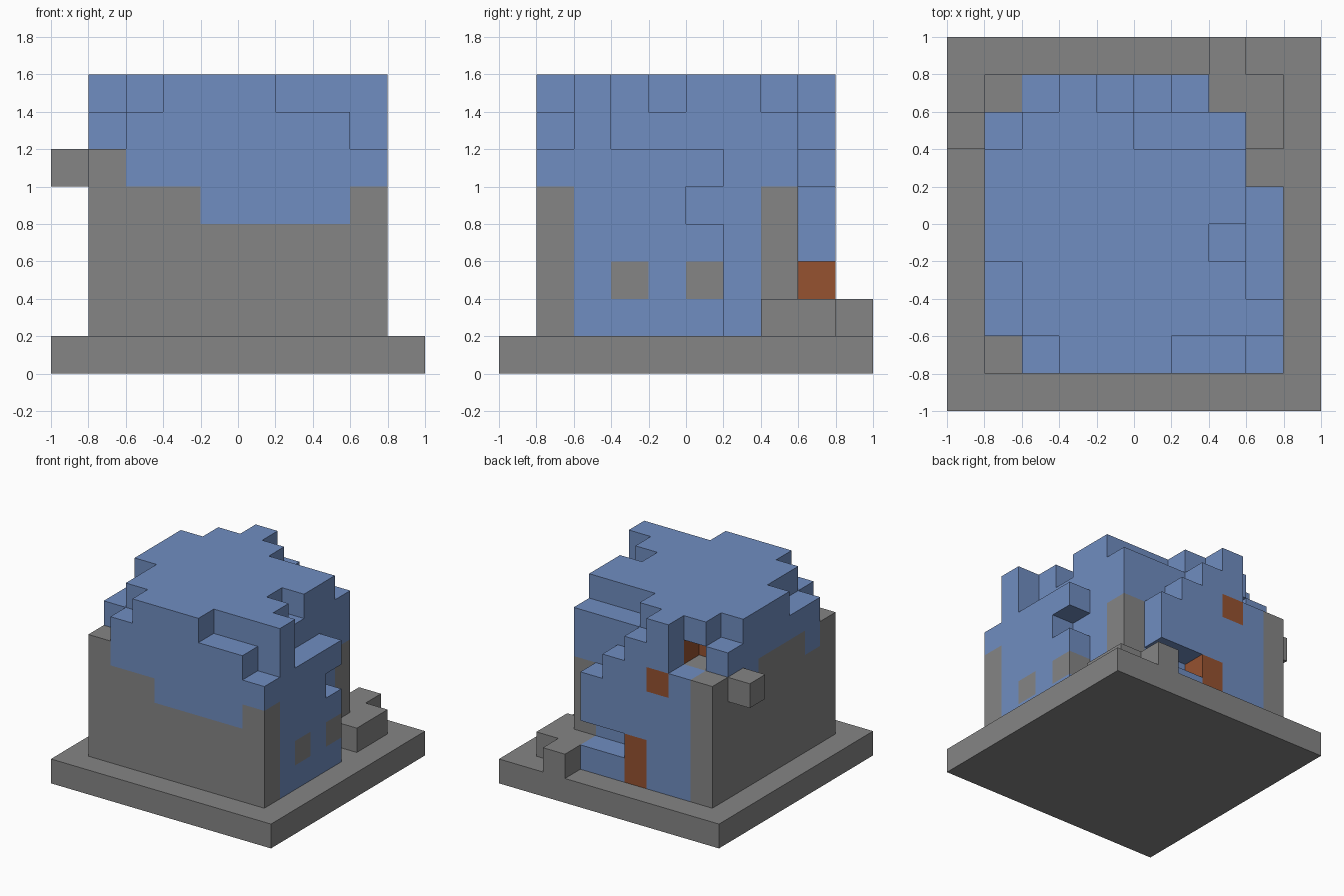
import bpy
import bmesh
from itertools import product
from mathutils import Vector

CELL = 0.2

if "Cube" in bpy.data.objects:
    bpy.data.objects.remove(bpy.data.objects["Cube"], do_unlink=True)


def make_material(name, colour):
    mat = bpy.data.materials.new(name)
    mat.use_nodes = True
    mat.diffuse_color = (*colour, 1)
    mat.node_tree.nodes["Principled BSDF"].inputs["Base Color"].default_value = (*colour, 1)
    return mat


stone = make_material("stone grey", (0.235, 0.235, 0.235))
ivy = make_material("dusty blue", (0.162, 0.267, 0.533))
wood = make_material("brown wood", (0.305, 0.084, 0.03))

cells = {}


def fill(part, xs, ys, zs):
    """Assign a block of grid cells (inclusive ranges) to a part."""
    spans = [range(a, b + 1) for a, b in (xs, ys, zs)]
    for cell in product(*spans):
        cells[cell] = part


def carve(xs, ys, zs):
    spans = [range(a, b + 1) for a, b in (xs, ys, zs)]
    for cell in product(*spans):
        cells.pop(cell, None)


# Overgrown body: column heights, one row per step from front to back
heights = ["67888776", "78888888", "78888886", "88888876",
           "88888886", "88888881", "78887771", "66876511"]
for row, line in enumerate(heights, start=1):
    for col, top in enumerate(line, start=1):
        if int(top) > 1:
            fill("blue_overgrowth", (col, col), (row, row), (1, int(top) - 1))

# Stone front and side walls, with the growth hanging down over them
fill("stone_walls", (1, 8), (1, 1), (1, 3))
fill("stone_walls", (1, 3), (1, 1), (4, 4))
fill("stone_walls", (8, 8), (1, 1), (4, 4))
fill("stone_walls", (1, 1), (1, 8), (1, 5))
for y in (2, 6):
    fill("blue_overgrowth", (1, 1), (y, y), (5, 5))

# Rear stone pillar and small stone patches in the left wall
fill("stone_walls", (7, 7), (7, 7), (1, 4))
for y in (3, 5):
    fill("stone_walls", (8, 8), (y, y), (2, 2))

# Recesses in the side, back and roof
carve((8, 8), (5, 5), (4, 4))
carve((5, 6), (8, 8), (2, 2))
carve((2, 2), (7, 7), (6, 6))
fill("stone_walls", (2, 2), (7, 7), (5, 5))

# Base slab, rubble steps and projecting ledge
fill("base_slab", (0, 9), (0, 9), (0, 0))
fill("rubble_steps", (7, 8), (8, 8), (1, 1))
fill("rubble_steps", (7, 7), (9, 9), (1, 1))
fill("rubble_steps", (8, 8), (7, 7), (1, 1))
fill("wall_ledge", (0, 0), (7, 7), (5, 5))

# Wooden door, back window and attic lining
fill("door", (4, 4), (8, 8), (1, 2))
fill("back_window", (3, 3), (8, 8), (5, 5))
fill("attic_lining", (2, 2), (6, 6), (6, 6))
fill("attic_lining", (3, 3), (7, 7), (6, 6))


def build_part(name, mat):
    """Skin the exposed sides of a part's cells and merge flat areas."""
    bm = bmesh.new()
    corners = {}

    def corner(p):
        key = tuple(p)
        if key not in corners:
            x, y, z = key
            corners[key] = bm.verts.new(((x - 5) * CELL, (y - 5) * CELL, z * CELL))
        return corners[key]

    for cell, part in cells.items():
        if part != name:
            continue
        for axis, side in product(range(3), (0, 1)):
            step = [0, 0, 0]
            step[axis] = 2 * side - 1
            if tuple(c + s for c, s in zip(cell, step)) in cells:
                continue
            u, v = [0, 0, 0], [0, 0, 0]
            u[(axis + 1) % 3] = 1
            v[(axis + 2) % 3] = 1
            origin = list(cell)
            origin[axis] += side
            quad = [[o + a * du + b * dv for o, du, dv in zip(origin, u, v)]
                    for a, b in ((0, 0), (1, 0), (1, 1), (0, 1))]
            if side == 0:
                quad.reverse()
            bm.faces.new([corner(p) for p in quad])

    bmesh.ops.dissolve_limit(bm, angle_limit=0.01, verts=bm.verts[:],
                             edges=bm.edges[:], delimit={'NORMAL'})
    mesh = bpy.data.meshes.new(name)
    bm.to_mesh(mesh)
    bm.free()
    mesh.materials.append(mat)
    bpy.context.collection.objects.link(bpy.data.objects.new(name, mesh))


part_materials = {
    "base_slab": stone, "stone_walls": stone, "rubble_steps": stone,
    "wall_ledge": stone, "blue_overgrowth": ivy, "door": wood,
    "back_window": wood, "attic_lining": wood,
}
for part_name, part_mat in part_materials.items():
    build_part(part_name, part_mat)
